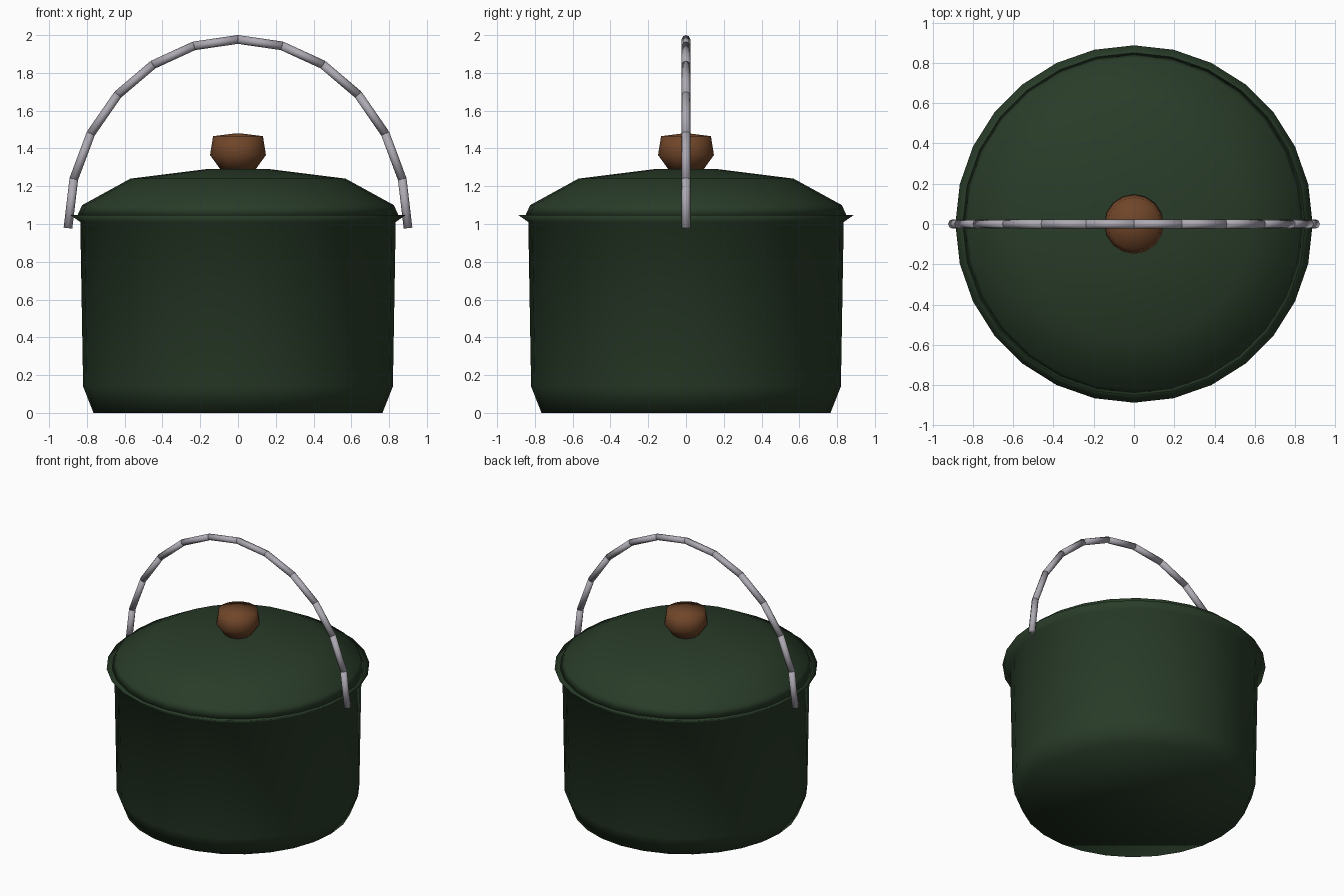
import bpy, bmesh, math
from mathutils import Vector

cube = bpy.data.objects.get("Cube")
if cube:
    bpy.data.objects.remove(cube, do_unlink=True)


def material(name, rgb):
    m = bpy.data.materials.new(name)
    m.use_nodes = True
    m.diffuse_color = (*rgb, 1)
    m.node_tree.nodes["Principled BSDF"].inputs["Base Color"].default_value = (*rgb, 1)
    return m


def finish(bm, name, mat):
    bmesh.ops.recalc_face_normals(bm, faces=bm.faces)
    for f in bm.faces:
        f.smooth = True
    mesh = bpy.data.meshes.new(name)
    bm.to_mesh(mesh)
    bm.free()
    mesh.materials.append(mat)
    obj = bpy.data.objects.new(name, mesh)
    bpy.context.collection.objects.link(obj)
    return obj


def lathe(name, profile, sides, mat):
    """Turn a (radius, height) profile around z and cap both ends."""
    bm = bmesh.new()
    rings = []
    for r, z in profile:
        rings.append([bm.verts.new((r * math.cos(a), r * math.sin(a), z))
                      for a in (math.tau * i / sides for i in range(sides))])
    for low, high in zip(rings, rings[1:]):
        for i in range(sides):
            j = (i + 1) % sides
            bm.faces.new((low[i], low[j], high[j], high[i]))
    bm.faces.new(rings[0])
    bm.faces.new(rings[-1])
    return finish(bm, name, mat)


green = material("dark green enamel", (0.022, 0.045, 0.022))
brown = material("brown wood", (0.16, 0.06, 0.022))
steel = material("grey steel", (0.42, 0.40, 0.45))

# Pot: flared lip, hollow inside
lathe("pot_body", [(0.765, 0), (0.82, 0.14), (0.835, 1.01), (0.887, 1.047),
                   (0.80, 1.04), (0.78, 0.14), (0.73, 0.04)], 28, green)

# Domed lid
lathe("lid", [(0.85, 1.045), (0.825, 1.10), (0.57, 1.24), (0.17, 1.29)], 28, green)

# Knob
lathe("lid_knob", [(0.09, 1.285), (0.148, 1.365), (0.132, 1.465), (0.01, 1.48)], 16, brown)

# Bail handle: straight rods along a half ellipse
SEGMENTS = 12
arc = [Vector((0.9 * math.cos(a), 0, 0.98 + 0.997 * math.sin(a)))
       for a in (math.pi * i / SEGMENTS for i in range(SEGMENTS + 1))]
bm = bmesh.new()
for start, end in zip(arc, arc[1:]):
    along = end - start
    rod = bmesh.ops.create_cone(bm, cap_ends=True, segments=8, radius1=0.023,
                                radius2=0.023, depth=along.length + 0.004)
    turn = along.to_track_quat("Z", "Y").to_matrix().to_4x4()
    turn.translation = (start + end) / 2
    bmesh.ops.transform(bm, matrix=turn, verts=rod["verts"])
finish(bm, "bail_handle", steel)
